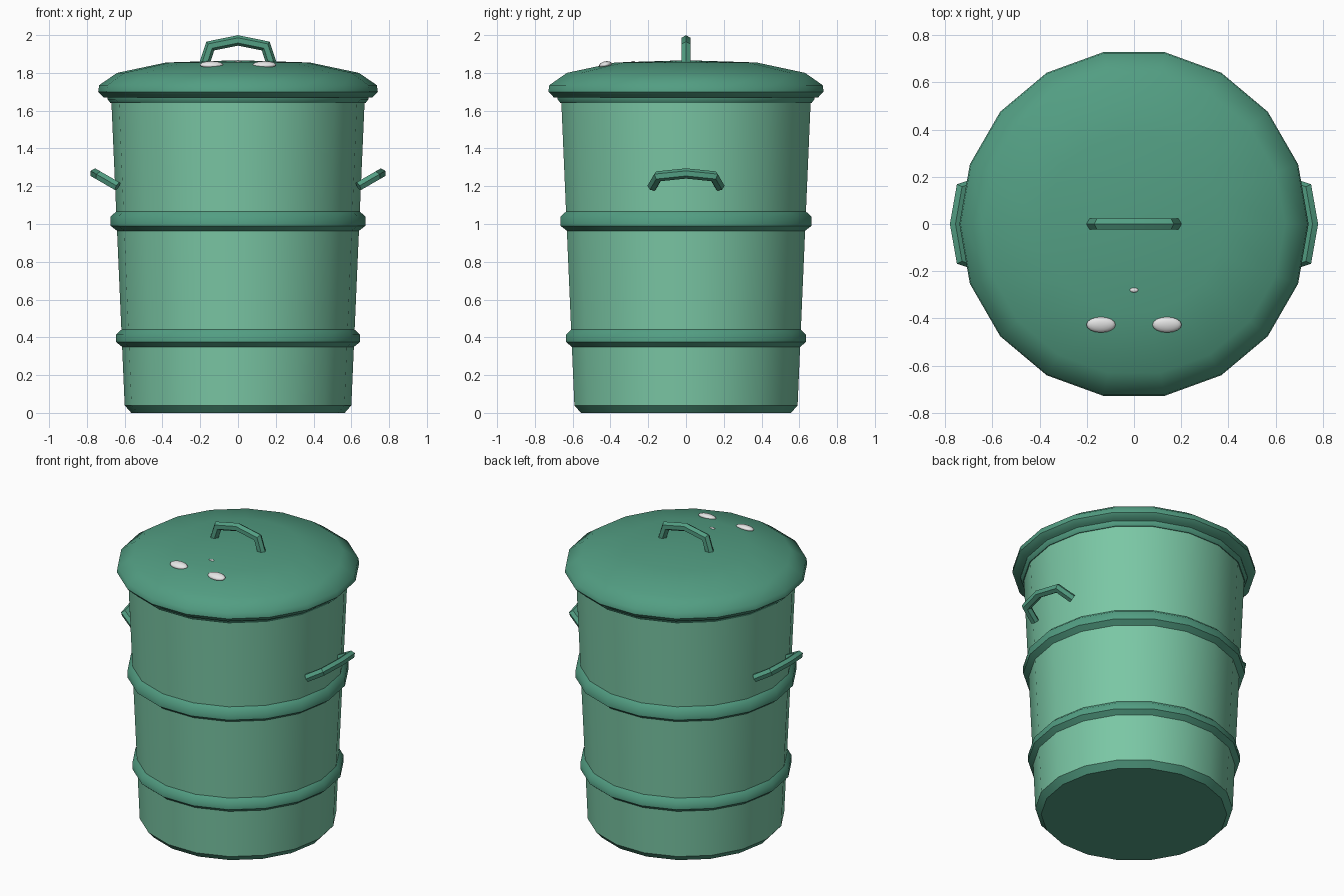
import bpy, bmesh, math
from mathutils import Vector, Matrix

if "Cube" in bpy.data.objects:
    bpy.data.objects.remove(bpy.data.objects["Cube"])

SIDES = 18


def material(name, rgb):
    m = bpy.data.materials.new(name)
    m.diffuse_color = (*rgb, 1)
    m.use_nodes = True
    m.node_tree.nodes["Principled BSDF"].inputs["Base Color"].default_value = m.diffuse_color
    return m


light_green = material("light green", (0.195, 0.57, 0.375))
dark_green = material("dark green", (0.085, 0.34, 0.225))
white = material("white", (0.82, 0.82, 0.82))


def finish(bm, name, mat, angle=40):
    bmesh.ops.recalc_face_normals(bm, faces=bm.faces)
    me = bpy.data.meshes.new(name)
    bm.to_mesh(me)
    bm.free()
    me.materials.append(mat)
    ob = bpy.data.objects.new(name, me)
    bpy.context.collection.objects.link(ob)
    bpy.ops.object.select_all(action='DESELECT')
    ob.select_set(True)
    bpy.context.view_layer.objects.active = ob
    bpy.ops.object.shade_smooth_by_angle(angle=math.radians(angle))
    return ob


def lathe(name, profile, mat, closed=False, angle=40):
    """Spin (radius, z) points around z; radius 0 becomes a pole."""
    bm = bmesh.new()
    rings = []
    for r, z in profile:
        n = 1 if r == 0 else SIDES
        rings.append([bm.verts.new((r * math.cos(2 * math.pi * i / SIDES),
                                    r * math.sin(2 * math.pi * i / SIDES), z)) for i in range(n)])
    pairs = list(zip(rings, rings[1:]))
    if closed:
        pairs.append((rings[-1], rings[0]))
    for a, b in pairs:
        for i in range(SIDES):
            j = (i + 1) % SIDES
            quad = [a[i % len(a)], a[j % len(a)], b[j % len(b)], b[i % len(b)]]
            bm.faces.new(list(dict.fromkeys(quad)))
    return finish(bm, name, mat, angle)


def handle(name, origin, u, v, base, r=0.027):
    """Mitred hexagonal bar bent into an arch in the u-v plane."""
    u, v, origin = Vector(u), Vector(v), Vector(origin)
    w = u.cross(v)
    path = [Vector(p) for p in ((-0.178, base), (-0.147, 0.095), (0, 0.125),
                                (0.147, 0.095), (0.178, base))]
    bm = bmesh.new()
    rings = []
    for i, p in enumerate(path):
        d0 = (p - path[i - 1]).normalized() if i else (path[1] - p).normalized()
        d1 = (path[i + 1] - p).normalized() if i < len(path) - 1 else d0
        t = (d0 + d1).normalized()
        n = Vector((-t.y, t.x)) / t.dot(d0)
        ring = []
        for k in range(6):
            a = k * math.pi / 3
            q = p + n * r * math.cos(a)
            ring.append(bm.verts.new(origin + u * q.x + v * q.y + w * r * math.sin(a)))
        rings.append(ring)
    for a, b in zip(rings, rings[1:]):
        for k in range(6):
            bm.faces.new((a[k], a[(k + 1) % 6], b[(k + 1) % 6], b[k]))
    bm.faces.new(rings[0])
    bm.faces.new(rings[-1])
    return finish(bm, name, dark_green, 25)


def body_radius(z):
    return 0.60 + 0.07 * (z - 0.04) / 1.6


# Tapered can wall and dark chamfered base
lathe("can_body", [(0.60, 0.04), (body_radius(1.655), 1.655)], light_green)
lathe("can_base", [(0, 0), (0.565, 0), (0.60, 0.04)], dark_green, angle=30)

# Raised hoops around the can
for name, z0, z1, r in (("lower_hoop", 0.345, 0.445, 0.645), ("upper_hoop", 0.96, 1.07, 0.674)):
    lathe(name, [(body_radius(z0) - 0.005, z0), (r, z0 + 0.03),
                 (r, z1 - 0.03), (body_radius(z1) - 0.005, z1)], dark_green, closed=True, angle=50)

# Rolled rim under the lid
lathe("can_rim", [(0.655, 1.64), (0.675, 1.64), (0.69, 1.66), (0.69, 1.68), (0.655, 1.68)],
      dark_green, closed=True)

# Domed lid
lathe("lid", [(0, 1.67), (0.71, 1.67), (0.74, 1.70), (0.735, 1.735),
              (0.64, 1.80), (0.38, 1.855), (0, 1.867)], dark_green, angle=50)

# Lid handle and mirrored side handles
handle("lid_handle", (0, 0, 1.847), (1, 0, 0), (0, 0, 1), 0)
c, s = math.cos(math.radians(30)), math.sin(math.radians(30))
for name, side in (("right_handle", 1), ("left_handle", -1)):
    handle(name, (side * 0.648, 0, 1.205), (0, side, 0), (side * c, 0, s), -0.012)

# White bumps on the front of the lid
for name, loc, size, tilt in (("left_bump", (-0.14, -0.427, 1.843), (0.062, 0.034, 0.018), 12),
                              ("right_bump", (0.14, -0.427, 1.843), (0.062, 0.034, 0.018), 12),
                              ("small_bump", (0, -0.28, 1.858), (0.018, 0.01, 0.006), 2)):
    bm = bmesh.new()
    bmesh.ops.create_uvsphere(bm, u_segments=16, v_segments=10, radius=1)
    bm.transform(Matrix.Translation(loc) @ Matrix.Rotation(math.radians(tilt), 4, 'X')
                 @ Matrix.Diagonal((*size, 1)))
    finish(bm, name, white, 60)
